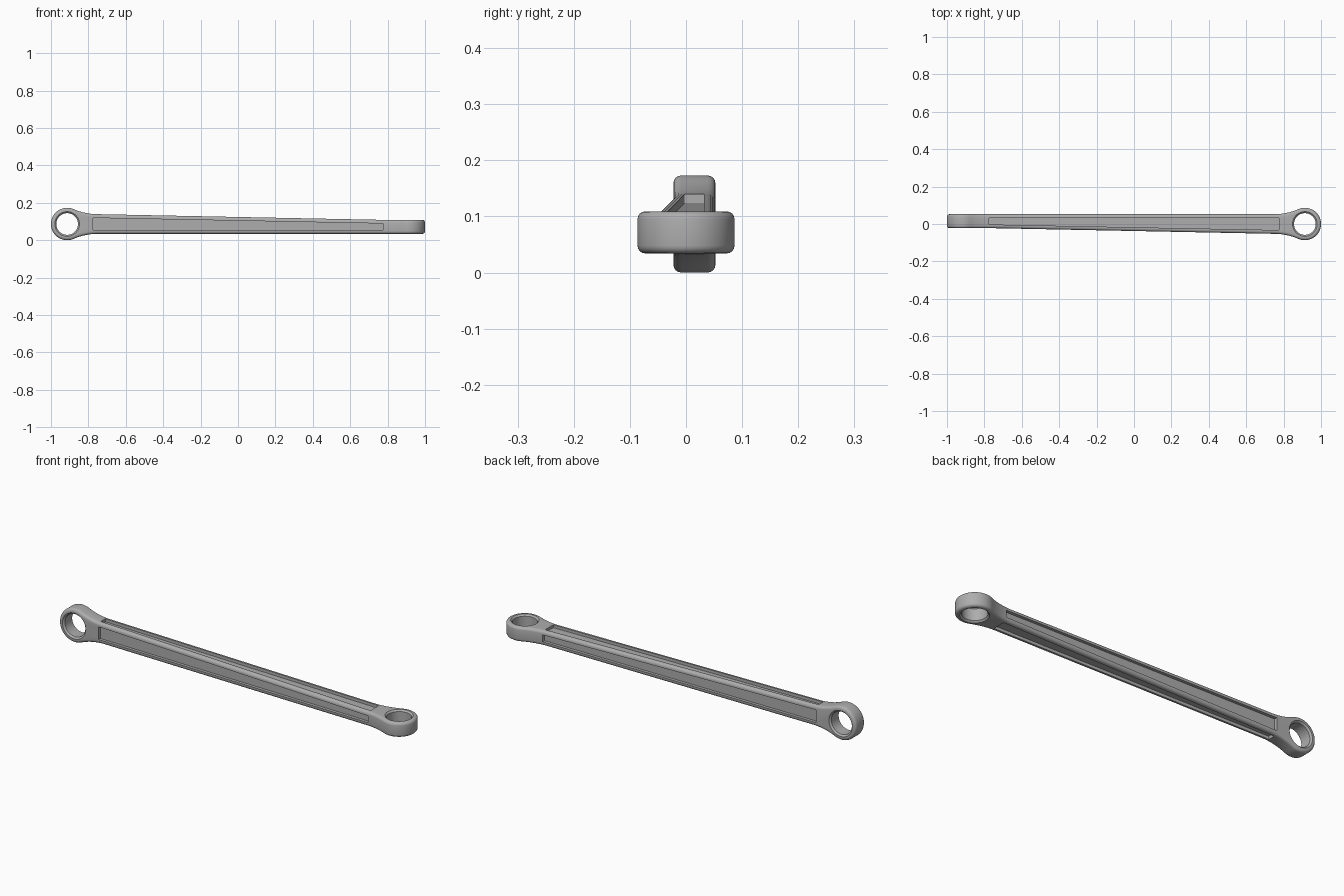
import bpy, bmesh, math
from mathutils import Matrix

old = bpy.data.objects.get("Cube")
if old:
    bpy.data.objects.remove(old, do_unlink=True)

RING = 0.0865          # outer radius of each eye, also its centre height
EYE_X = 1 - RING       # distance of each eye from the middle
FLAT = 0.0525          # half width of the bar next to an eye
THIN = 0.0225          # offset of the tapered side at the far end
FILLET = 0.33
BORE = 0.058
NECK = math.sqrt((RING + FILLET) ** 2 - (FLAT + FILLET) ** 2)
TOUCH = NECK * RING / (RING + FILLET)


def half(d):
    """Half width of an eye and its neck at distance d from the eye centre."""
    if d < TOUCH:
        return math.sqrt(max(0, RING * RING - d * d))
    if d < NECK:
        return FLAT + FILLET - math.sqrt(FILLET ** 2 - (d - NECK) ** 2)
    return FLAT


def tapered(d):
    """The side that narrows toward the far eye."""
    if d < NECK:
        return half(d)
    t = min(1, (d - NECK) / (2 * EYE_X - 2 * NECK))
    return FLAT + (THIN - FLAT) * t


def section(x):
    """Limits y0, y1, z0, z1 of the rod at x."""
    a, b = EYE_X + x, EYE_X - x
    return -tapered(b), half(b), RING - half(a), RING + tapered(a)


def make_object(name, bm):
    bmesh.ops.recalc_face_normals(bm, faces=bm.faces)
    mesh = bpy.data.meshes.new(name)
    bm.to_mesh(mesh)
    bm.free()
    ob = bpy.data.objects.new(name, mesh)
    bpy.context.collection.objects.link(ob)
    return ob


def loft(name, stations, capped):
    """Join rectangular sections (x, (y0, y1, z0, z1)) into a solid."""
    bm = bmesh.new()
    loops = []
    for x, (y0, y1, z0, z1) in stations:
        loops.append([bm.verts.new((x, y, z)) for y, z in
                      ((y0, z0), (y1, z0), (y1, z1), (y0, z1))])
    for a, b in zip(loops, loops[1:]):
        for i in range(4):
            j = (i + 1) % 4
            bm.faces.new((a[i], a[j], b[j], b[i]))
    if capped:
        bm.faces.new(loops[0])
        bm.faces.new(loops[-1])
    else:
        bmesh.ops.remove_doubles(bm, verts=bm.verts, dist=1e-5)
        bmesh.ops.dissolve_limit(bm, angle_limit=math.radians(0.2),
                                 verts=bm.verts, edges=bm.edges)
    return make_object(name, bm)


def apply_all(ob):
    bpy.ops.object.select_all(action='DESELECT')
    bpy.context.view_layer.objects.active = ob
    ob.select_set(True)
    for m in list(ob.modifiers):
        bpy.ops.object.modifier_apply(modifier=m.name)


def cut(ob, cutter):
    m = ob.modifiers.new("cut", 'BOOLEAN')
    m.operation = 'DIFFERENCE'
    m.solver = 'EXACT'
    m.object = cutter
    cutter.hide_render = True
    apply_all(ob)
    bpy.data.objects.remove(cutter, do_unlink=True)


# Rod body: two crossed eyes joined by a tapering bar
steps = 28
end = math.acos(TOUCH / RING)
dist = [RING * math.cos(math.pi + (end - math.pi) * i / steps) for i in range(steps + 1)]
dist += [TOUCH + (NECK - TOUCH) * i / 10 for i in range(1, 11)]
xs = [d - EYE_X for d in dist]
xs += [-x for x in reversed(xs)]
rod = loft("connecting_rod", [(x, section(x)) for x in xs], False)

bevel = rod.modifiers.new("rounded edges", 'BEVEL')
bevel.width = 0.014
bevel.segments = 4
bevel.limit_method = 'ANGLE'
bevel.angle_limit = math.radians(40)
bevel.use_clamp_overlap = False
apply_all(rod)

# Long pockets on all four sides of the bar
MARGIN, DEPTH, OUT = 0.02, 0.015, 0.05


def pocket_section(x, side):
    y0, y1, z0, z1 = section(max(-0.749, min(0.749, x)))
    ym, zm = (y0 + MARGIN, y1 - MARGIN), (z0 + MARGIN, z1 - MARGIN)
    return {"front": (y0 - OUT, y0 + DEPTH, *zm),
            "back": (y1 - DEPTH, y1 + OUT, *zm),
            "bottom": (*ym, z0 - OUT, z0 + DEPTH),
            "top": (*ym, z1 - DEPTH, z1 + OUT)}[side]


for side in ("front", "back", "top", "bottom"):
    cut(rod, loft(side + "_pocket",
                  [(x, pocket_section(x, side)) for x in (-0.775, 0.775)], True))


# Chamfered bores through both eyes
def bore_cutter(name, thickness, matrix):
    h, rim = thickness / 2, 0.008
    bm = bmesh.new()
    rings = []
    for z, r in ((-h - rim, BORE + 2 * rim), (-h + rim, BORE),
                 (h - rim, BORE), (h + rim, BORE + 2 * rim)):
        made = bmesh.ops.create_circle(bm, segments=56, radius=r,
                                       matrix=Matrix.Translation((0, 0, z)))
        rings.append(made["verts"])
    for a, b in zip(rings, rings[1:]):
        for i in range(len(a)):
            j = (i + 1) % len(a)
            bm.faces.new((a[i], a[j], b[j], b[i]))
    bm.faces.new(rings[0])
    bm.faces.new(rings[-1])
    bm.transform(matrix)
    return make_object(name, bm)


thick = FLAT + THIN
mid = (FLAT - THIN) / 2
cut(rod, bore_cutter("right_bore", thick, Matrix.Translation((-EYE_X, mid, RING))
                     @ Matrix.Rotation(math.pi / 2, 4, 'X')))
cut(rod, bore_cutter("left_bore", thick, Matrix.Translation((EYE_X, 0, RING - mid))))

# Plain grey metal
mat = bpy.data.materials.new("grey_metal")
mat.use_nodes = True
grey = (0.42, 0.42, 0.42, 1)
mat.diffuse_color = grey
mat.node_tree.nodes["Principled BSDF"].inputs["Base Color"].default_value = grey
rod.data.materials.clear()
rod.data.materials.append(mat)
for p in rod.data.polygons:
    p.material_index = 0
bpy.ops.object.select_all(action='DESELECT')
rod.select_set(True)
bpy.context.view_layer.objects.active = rod
bpy.ops.object.shade_smooth_by_angle(angle=math.radians(30))
